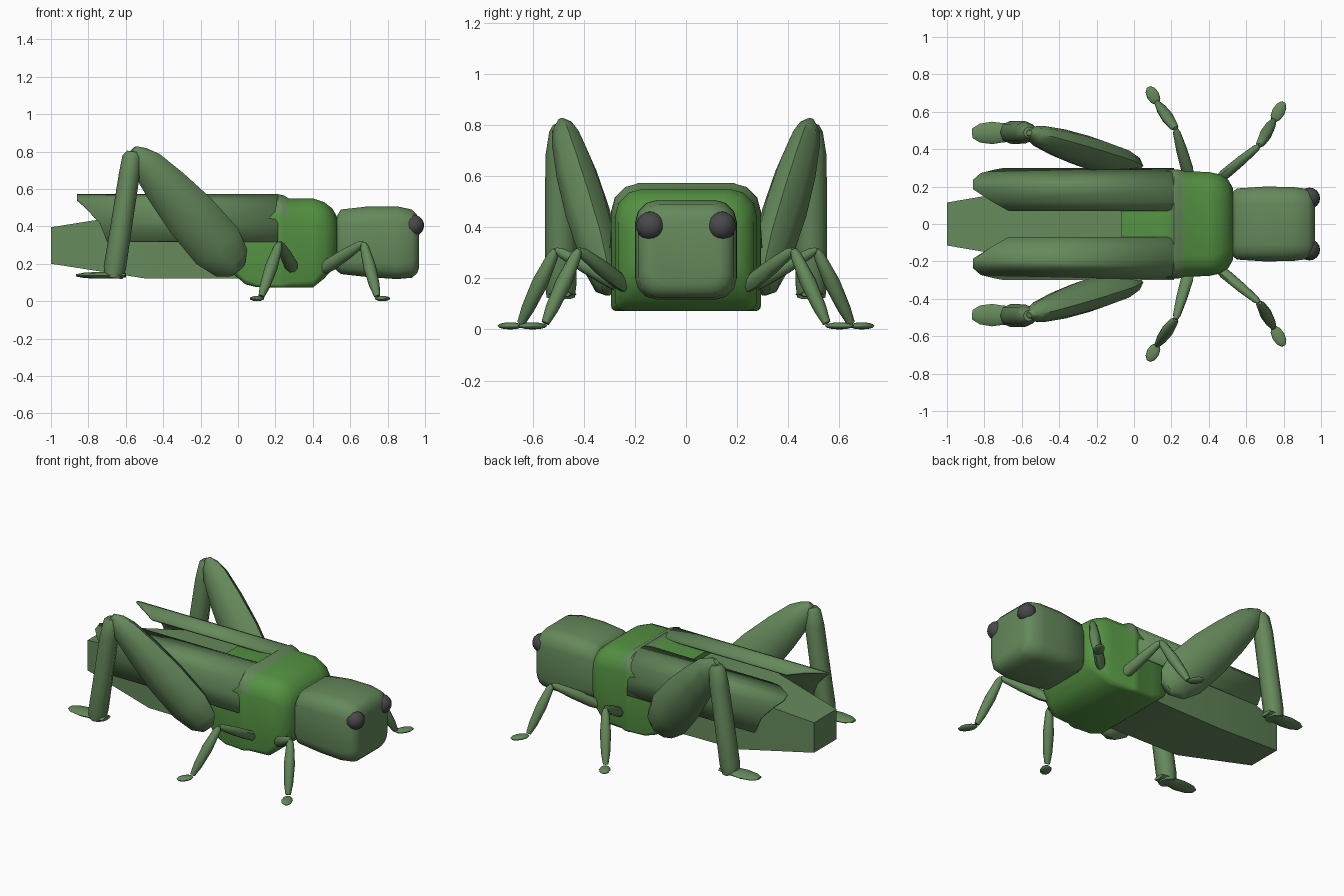
import bpy, bmesh, math
from mathutils import Vector

if "Cube" in bpy.data.objects:
    bpy.data.objects.remove(bpy.data.objects["Cube"])


def material(name, color):
    m = bpy.data.materials.new(name)
    m.diffuse_color = (*color, 1)
    m.use_nodes = True
    m.node_tree.nodes["Principled BSDF"].inputs["Base Color"].default_value = m.diffuse_color
    return m


MUTED = material("muted_green", (0.13, 0.25, 0.105))
BRIGHT = material("bright_green", (0.09, 0.29, 0.055))
DARK = material("dark_grey", (0.065, 0.065, 0.07))


def finish(obj, angle=40):
    bpy.ops.object.select_all(action='DESELECT')
    obj.select_set(True)
    bpy.context.view_layer.objects.active = obj
    bpy.ops.object.shade_smooth_by_angle(angle=math.radians(angle))
    return obj


def loft(name, rings, mats, angle=40, closed=True):
    """Skin a list of point rings; closed rings also get end caps."""
    bm = bmesh.new()
    rows = [[bm.verts.new(p) for p in ring] for ring in rings]
    n = len(rows[0])
    for r0, r1 in zip(rows, rows[1:]):
        for i in range(n if closed else n - 1):
            j = (i + 1) % n
            bm.faces.new((r0[i], r0[j], r1[j], r1[i]))
    if closed:
        bm.faces.new(rows[0])
        bm.faces.new(rows[-1])
    bmesh.ops.recalc_face_normals(bm, faces=bm.faces)
    me = bpy.data.meshes.new(name)
    bm.to_mesh(me)
    bm.free()
    for m in mats:
        me.materials.append(m)
    obj = bpy.data.objects.new(name, me)
    bpy.context.collection.objects.link(obj)
    return finish(obj, angle)


def rounded(x, hy, zb, zt, top, bottom, steps=3):
    """Rounded rectangle across x with separate top and bottom corner radii."""
    pts = []
    for k, (sy, sz) in enumerate(((1, 1), (-1, 1), (-1, -1), (1, -1))):
        r = top if sz > 0 else bottom
        cy, cz = sy * (hy - r), (zt - r if sz > 0 else zb + r)
        for s in range(steps + 1):
            a = math.pi / 2 * (k + s / steps)
            pts.append((x, cy + r * math.cos(a), cz + r * math.sin(a)))
    return pts


def limb(name, start, end, profile, sides=8):
    """Tapered segment; profile = (fraction, half width, half thickness)."""
    a, b = Vector(start), Vector(end)
    d = (b - a).normalized()
    u = d.cross(Vector((0, 1, 0))).normalized()
    v = u.cross(d)
    rings = []
    for t, wu, wv in profile:
        c = a.lerp(b, t)
        rings.append([c + u * wu * math.cos(q) + v * wv * math.sin(q)
                      for q in (2 * math.pi * i / sides for i in range(sides))])
    return loft(name, rings, [MUTED], 50)


# Head
loft("head", [rounded(*s) for s in (
    (0.52, 0.165, 0.17, 0.44, 0.06, 0.06),
    (0.55, 0.190, 0.145, 0.49, 0.08, 0.07),
    (0.70, 0.200, 0.128, 0.507, 0.09, 0.08),
    (0.85, 0.198, 0.118, 0.507, 0.09, 0.08),
    (0.93, 0.187, 0.125, 0.49, 0.08, 0.08),
    (0.958, 0.165, 0.15, 0.46, 0.07, 0.07),
    (0.968, 0.135, 0.18, 0.42, 0.05, 0.05))], [MUTED], 60)

# Thorax, with a muted collar band where it meets the wings
thorax = loft("thorax", [rounded(*s) for s in (
    (-0.07, 0.22, 0.20, 0.525, 0.08, 0.03),
    (-0.03, 0.26, 0.15, 0.53, 0.09, 0.03),
    (0.04, 0.275, 0.09, 0.535, 0.10, 0.03),
    (0.10, 0.285, 0.075, 0.54, 0.10, 0.02),
    (0.20, 0.288, 0.072, 0.555, 0.11, 0.02),
    (0.215, 0.293, 0.072, 0.572, 0.11, 0.02),
    (0.245, 0.290, 0.072, 0.565, 0.11, 0.02),
    (0.27, 0.282, 0.072, 0.55, 0.11, 0.03),
    (0.40, 0.278, 0.072, 0.55, 0.11, 0.04),
    (0.46, 0.265, 0.12, 0.53, 0.11, 0.06),
    (0.505, 0.235, 0.17, 0.495, 0.10, 0.07),
    (0.53, 0.19, 0.22, 0.45, 0.08, 0.07))], [BRIGHT, MUTED], 50)
for p in thorax.data.polygons:
    if 0.2 < p.center.x < 0.27 and p.center.z > 0.3:
        p.material_index = 1

# Abdomen: plain box section tapering to the tail
loft("abdomen", [[(x, hy, zb), (x, -hy, zb), (x, -hy, zt), (x, hy, zt)]
                 for x, hy, zb, zt in ((-1.0, 0.115, 0.20, 0.395),
                                       (-0.5, 0.20, 0.122, 0.475),
                                       (0.05, 0.21, 0.122, 0.50))], [MUTED], 10)

for s, side in ((1, "left"), (-1, "right")):
    # Eye
    bpy.ops.mesh.primitive_uv_sphere_add(segments=16, ring_count=10, radius=0.057,
                                         location=(0.938, s * 0.138, 0.405))
    eye = bpy.context.object
    eye.name = side + "_eye"
    eye.data.materials.append(DARK)
    finish(eye, 60)

    # Wing case folded over the body: (rear x, y, z) across its width
    strip = ((-0.67, 0.07, 0.552), (-0.76, 0.12, 0.572), (-0.86, 0.19, 0.572),
             (-0.862, 0.235, 0.55), (-0.82, 0.272, 0.51), (-0.74, 0.292, 0.42),
             (-0.70, 0.299, 0.318))
    wing = loft(side + "_wing",
                [[(x, s * y, z) for x, y, z in strip],
                 [(0.215, s * y, z) for x, y, z in strip]], [MUTED], 45, False)
    solid = wing.modifiers.new("thickness", 'SOLIDIFY')
    solid.thickness = 0.014
    inward = wing.data.polygons[0].normal.z > 0
    solid.offset = -1 if inward else 1

    # Hind leg
    limb(side + "_hind_thigh", (-0.56, s * 0.488, 0.815), (0.0, s * 0.30, 0.165),
         ((0, 0.02, 0.015), (0.05, 0.055, 0.045), (0.13, 0.088, 0.062),
          (0.32, 0.118, 0.08), (0.55, 0.142, 0.088), (0.80, 0.147, 0.08),
          (0.94, 0.11, 0.06), (1.0, 0.05, 0.03)))
    limb(side + "_hind_shin", (-0.562, s * 0.49, 0.80), (-0.667, s * 0.49, 0.125),
         ((0, 0.03, 0.03), (0.04, 0.052, 0.045), (0.18, 0.056, 0.06),
          (0.7, 0.058, 0.062), (0.92, 0.06, 0.062), (1, 0.05, 0.055)))
    limb(side + "_hind_foot", (-0.60, s * 0.49, 0.138), (-0.865, s * 0.485, 0.138),
         ((0, 0.012, 0.04), (0.2, 0.016, 0.05), (0.4, 0.018, 0.052),
          (0.6, 0.018, 0.06), (0.85, 0.014, 0.05), (1, 0.006, 0.025)))

    # Front and middle legs: hip, knee, ankle, toe
    for leg, hip, knee, ankle, toe in (
            ("front", (0.43, 0.22, 0.155), (0.67, 0.42, 0.312),
             (0.745, 0.55, 0.025), (0.80, 0.65, 0.016)),
            ("middle", (0.305, 0.22, 0.15), (0.222, 0.51, 0.312),
             (0.125, 0.645, 0.025), (0.078, 0.73, 0.016))):
        hip, knee, ankle, toe = [(x, s * y, z) for x, y, z in (hip, knee, ankle, toe)]
        limb(f"{side}_{leg}_thigh", hip, knee,
             ((0, 0.022, 0.02), (0.25, 0.036, 0.03), (0.6, 0.032, 0.028),
              (0.92, 0.022, 0.02), (1, 0.01, 0.01)))
        limb(f"{side}_{leg}_shin", knee, ankle,
             ((0, 0.012, 0.012), (0.08, 0.024, 0.022), (0.45, 0.034, 0.032),
              (0.8, 0.028, 0.026), (1, 0.016, 0.016)))
        # Foot pad: flat stretched ball pointing outward
        a, b = Vector(ankle), Vector(toe)
        bpy.ops.mesh.primitive_uv_sphere_add(segments=10, ring_count=6, radius=1,
                                             location=a.lerp(b, 0.5) * 1.0)
        foot = bpy.context.object
        foot.name = f"{side}_{leg}_foot"
        foot.location.z = 0.014
        foot.scale = ((b - a).length / 2 + 0.005, 0.034, 0.014)
        foot.rotation_euler.z = math.atan2(b.y - a.y, b.x - a.x)
        foot.data.materials.append(MUTED)
        finish(foot, 60)
